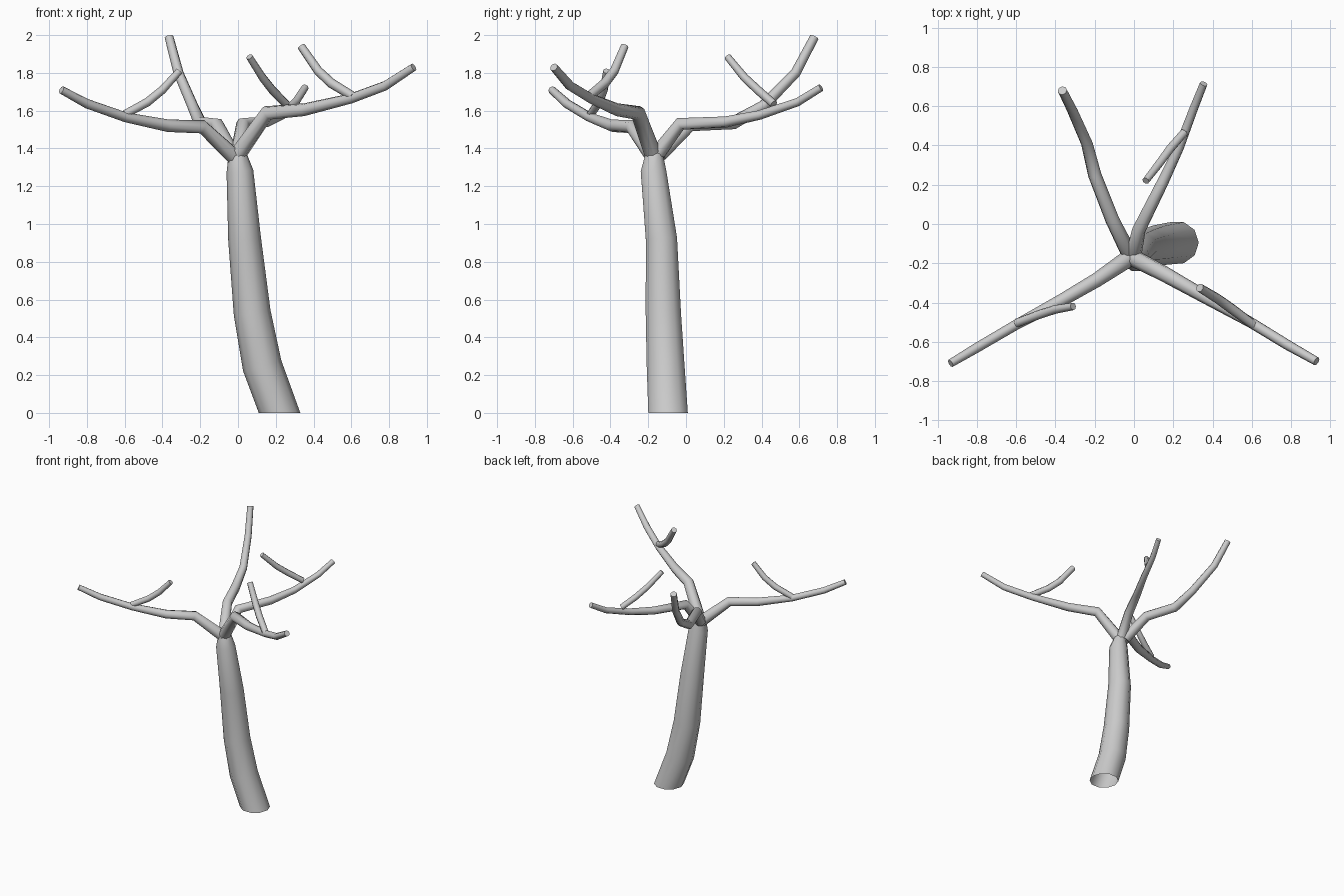
import bpy, bmesh, math
from mathutils import Vector


def tube(name, pts, sides, start_flat=False, cap_start=False, cap_end=True):
    """Tapered low-poly tube through (x, y, z, radius) points."""
    bm = bmesh.new()
    pos = [Vector(p[:3]) for p in pts]
    rings = []
    u = None
    for i, p in enumerate(pos):
        before = (p - pos[i - 1]).normalized() if i else Vector()
        after = (pos[i + 1] - p).normalized() if i < len(pos) - 1 else Vector()
        t = (before + after).normalized()
        if start_flat and i == 0:
            t = Vector((0, 0, 1))
        if u is None:
            u = Vector((1, 0, 0)) if abs(t.x) < 0.8 else Vector((0, 1, 0))
        u = (u - t * u.dot(t)).normalized()
        v = t.cross(u)
        ring = []
        for k in range(sides):
            a = 2 * math.pi * k / sides
            ring.append(bm.verts.new(p + (u * math.cos(a) + v * math.sin(a)) * pts[i][3]))
        rings.append(ring)
    for a, b in zip(rings, rings[1:]):
        for k in range(sides):
            n = (k + 1) % sides
            bm.faces.new((a[k], a[n], b[n], b[k]))
    if cap_start:
        bm.faces.new(rings[0][::-1])
    if cap_end:
        bm.faces.new(rings[-1])
    me = bpy.data.meshes.new(name)
    bm.to_mesh(me)
    bm.free()
    ob = bpy.data.objects.new(name, me)
    bpy.context.collection.objects.link(ob)
    bpy.ops.object.select_all(action='DESELECT')
    ob.select_set(True)
    bpy.context.view_layer.objects.active = ob
    bpy.ops.object.shade_smooth_by_angle(angle=math.radians(50))
    return ob


# Leaning trunk, open underneath
tube("trunk", [(0.22, -0.095, 0.0, 0.11), (0.128, -0.108, 0.25, 0.105),
               (0.075, -0.12, 0.53, 0.098), (0.035, -0.13, 0.92, 0.087),
               (0.01, -0.172, 1.28, 0.071), (-0.003, -0.168, 1.37, 0.048)],
     10, start_flat=True)

# Four main branches
branches = {
    "branch_front_left": [(-0.02, -0.17, 1.355, 0.045), (-0.19, -0.285, 1.515, 0.037),
                          (-0.37, -0.39, 1.52, 0.033), (-0.595, -0.51, 1.565, 0.026),
                          (-0.8, -0.63, 1.637, 0.025), (-0.935, -0.71, 1.71, 0.021)],
    "branch_front_right": [(0.0, -0.175, 1.37, 0.045), (0.155, -0.255, 1.588, 0.04),
                           (0.35, -0.365, 1.605, 0.034), (0.60, -0.505, 1.665, 0.027),
                           (0.78, -0.615, 1.732, 0.026), (0.93, -0.70, 1.83, 0.022)],
    "branch_back_right": [(0.0, -0.15, 1.375, 0.04), (0.025, -0.03, 1.53, 0.035),
                          (0.145, 0.21, 1.54, 0.03), (0.23, 0.39, 1.577, 0.025),
                          (0.305, 0.59, 1.645, 0.022), (0.355, 0.715, 1.722, 0.02)],
    "branch_back_left": [(-0.03, -0.14, 1.37, 0.042), (-0.11, 0.02, 1.525, 0.037),
                         (-0.20, 0.25, 1.535, 0.035), (-0.24, 0.41, 1.625, 0.03),
                         (-0.315, 0.58, 1.80, 0.027), (-0.365, 0.68, 1.99, 0.024)],
}
for name, pts in branches.items():
    tube(name, pts, 8, cap_start=True)

# Upward twigs growing back toward the middle
twigs = {
    "twig_front_left": [(-0.60, -0.505, 1.58, 0.022), (-0.48, -0.46, 1.645, 0.023),
                        (-0.40, -0.435, 1.71, 0.022), (-0.31, -0.42, 1.81, 0.019)],
    "twig_front_right": [(0.61, -0.515, 1.675, 0.024), (0.495, -0.43, 1.745, 0.026),
                         (0.425, -0.38, 1.81, 0.025), (0.335, -0.325, 1.94, 0.022)],
    "twig_back_right": [(0.255, 0.465, 1.635, 0.022), (0.185, 0.385, 1.705, 0.023),
                        (0.13, 0.31, 1.775, 0.022), (0.06, 0.22, 1.885, 0.019)],
}
for name, pts in twigs.items():
    tube(name, pts, 8, cap_start=True)
